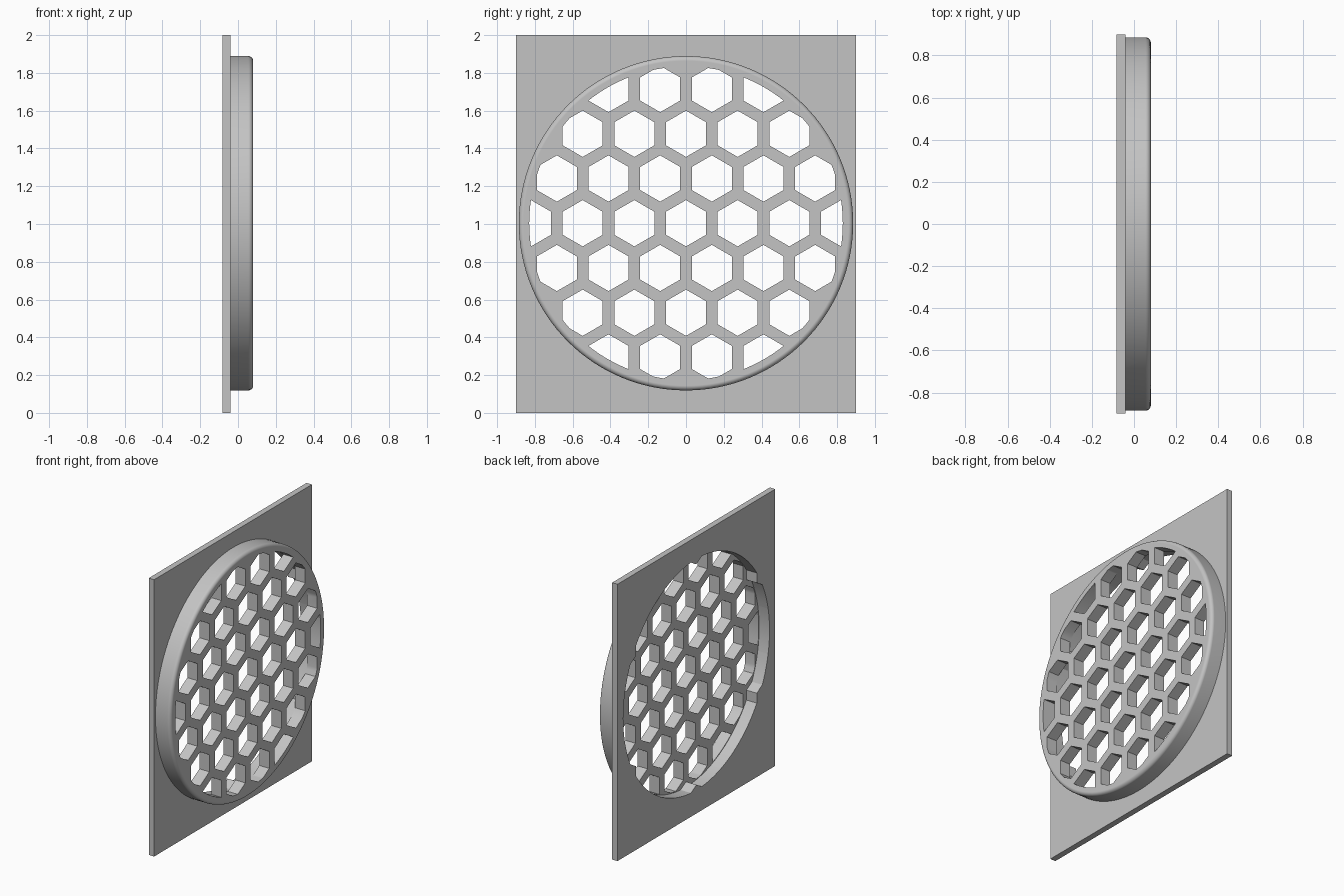
import bpy
import bmesh
import math
from mathutils import Matrix, Vector

CENTRE_Z = 1.004
PITCH = 0.2735
ROW = PITCH * math.sqrt(3) / 2
BACK, STEP, FRONT = -0.083, -0.04, 0.08
GRID_BACK = 0.0

old = bpy.data.objects.get("Cube")
if old:
    bpy.data.objects.remove(old, do_unlink=True)

grey = bpy.data.materials.new("plain grey")
grey.use_nodes = True
grey.diffuse_color = (0.55, 0.55, 0.55, 1)
grey.node_tree.nodes["Principled BSDF"].inputs["Base Color"].default_value = grey.diffuse_color


def finish(bm, name):
    bmesh.ops.recalc_face_normals(bm, faces=bm.faces)
    mesh = bpy.data.meshes.new(name)
    bm.to_mesh(mesh)
    bm.free()
    mesh.materials.append(grey)
    obj = bpy.data.objects.new(name, mesh)
    bpy.context.collection.objects.link(obj)
    return obj


def prism(bm, y, z, radius, sides, x0, x1):
    """Regular prism along x with one corner pointing up."""
    ring = []
    for k in range(sides):
        a = math.pi / 2 + math.tau * k / sides
        ring.append(bm.verts.new((x0, y + radius * math.cos(a), z + radius * math.sin(a))))
    face = bm.faces.new(ring)
    out = bmesh.ops.extrude_face_region(bm, geom=[face], use_keep_orig=True)
    top = [v for v in out["geom"] if isinstance(v, bmesh.types.BMVert)]
    bmesh.ops.translate(bm, verts=top, vec=Vector((x1 - x0, 0, 0)))


def boolean(target, other, operation):
    """Apply a boolean and remove the helper."""
    other.hide_render = True
    mod = target.modifiers.new("boolean", 'BOOLEAN')
    mod.operation = operation
    mod.solver = 'EXACT'
    mod.use_self = True
    mod.object = other
    bpy.ops.object.select_all(action='DESELECT')
    bpy.context.view_layer.objects.active = target
    target.select_set(True)
    bpy.ops.object.modifier_apply(modifier=mod.name)
    bpy.data.objects.remove(other, do_unlink=True)


def round_piece(name, radius, x0, x1):
    bm = bmesh.new()
    prism(bm, 0, CENTRE_Z, radius, 128, x0, x1)
    return bm if name is None else finish(bm, name)


def hex_cutter(name, hex_radius, clip_radius, x0, x1):
    """Honeycomb of prisms trimmed to a circle."""
    bm = bmesh.new()
    for row in range(-3, 4):
        for col in range(-4, 5):
            y = (col + 0.5 * (row % 2)) * PITCH
            z = row * ROW
            if math.hypot(y, z) < 0.9:
                prism(bm, y, CENTRE_Z + z, hex_radius, 6, x0, x1)
    cutter = finish(bm, name)
    boolean(cutter, round_piece("trim", clip_radius, x0 - 0.1, x1 + 0.1), 'INTERSECT')
    return cutter


# Square mounting plate
bm = bmesh.new()
bmesh.ops.create_cube(bm, size=1, matrix=Matrix.Translation(((BACK + STEP) / 2, 0, 1))
                      @ Matrix.Diagonal((STEP - BACK, 1.8, 2, 1)))
cover = finish(bm, "vent_cover")

# Raised disc with a rounded front rim
bm = round_piece(None, 0.885, STEP - 0.02, FRONT)
rim = [e for e in bm.edges if all(v.co.x > FRONT - 0.001 for v in e.verts)]
bmesh.ops.bevel(bm, geom=rim, offset=0.025, segments=5, profile=0.5, affect='EDGES')
boolean(cover, finish(bm, "disc"), 'UNION')

# Hollow behind the grille, then the open cells
boolean(cover, hex_cutter("hollow", 0.165, 0.835, BACK - 0.05, GRID_BACK), 'DIFFERENCE')
boolean(cover, hex_cutter("cells", 0.1225, 0.83, BACK - 0.06, FRONT + 0.05), 'DIFFERENCE')

# Smooth rim, crisp honeycomb
bpy.ops.object.select_all(action='DESELECT')
bpy.context.view_layer.objects.active = cover
cover.select_set(True)
bpy.ops.object.shade_smooth_by_angle(angle=math.radians(28))
weighted = cover.modifiers.new("flat faces", 'WEIGHTED_NORMAL')
weighted.keep_sharp = True
